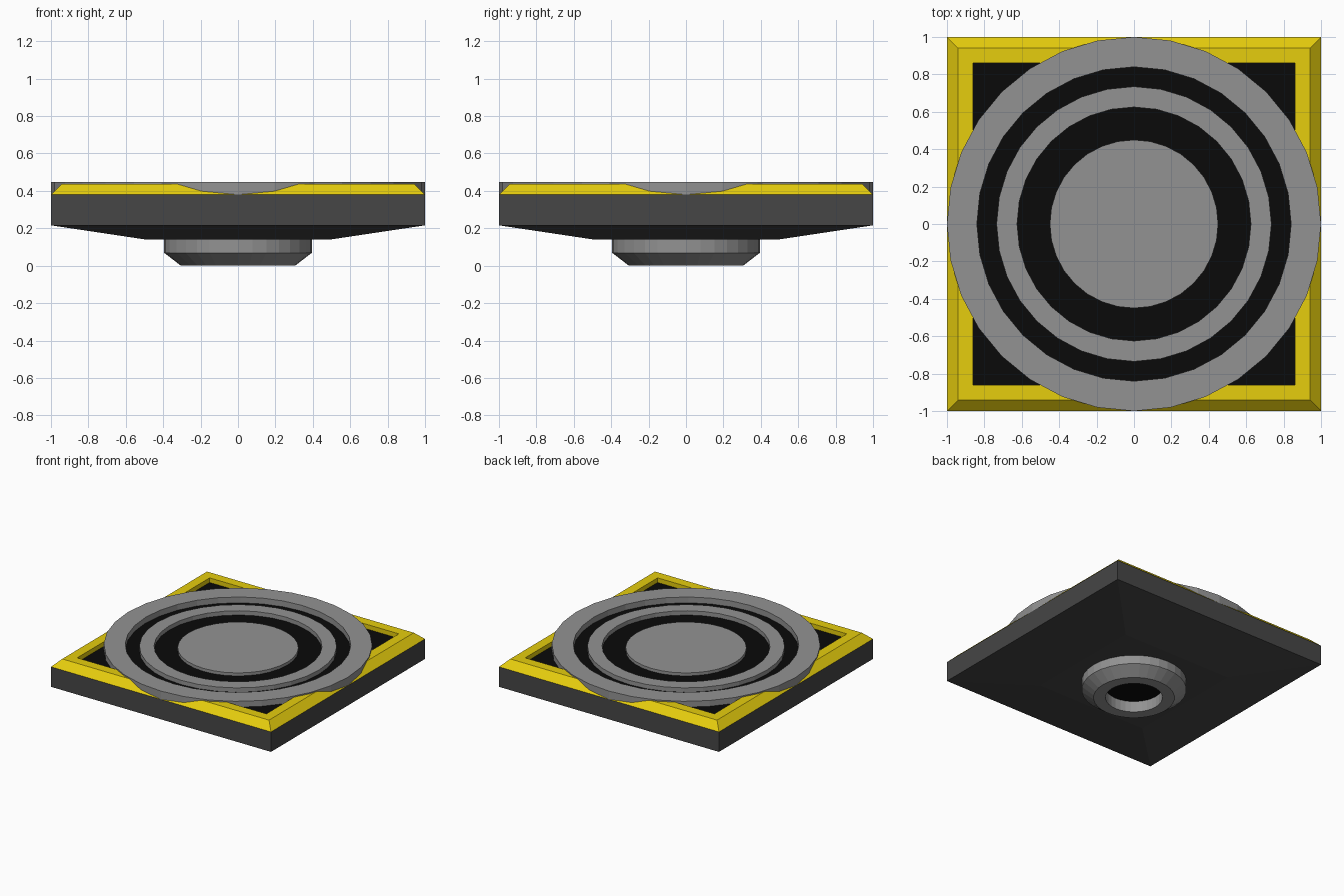
import bpy, bmesh, math

if "Cube" in bpy.data.objects:
    bpy.data.objects.remove(bpy.data.objects["Cube"])


def material(name, rgb):
    m = bpy.data.materials.new(name)
    m.diffuse_color = (*rgb, 1)
    m.use_nodes = True
    m.node_tree.nodes["Principled BSDF"].inputs["Base Color"].default_value = m.diffuse_color
    return m


yellow = material("yellow", (0.79, 0.61, 0.004))
dark = material("dark_grey", (0.061, 0.061, 0.061))
black = material("black", (0.003, 0.003, 0.003))
grey = material("mid_grey", (0.29, 0.29, 0.29))


def revolve(name, profile, mat, sides=32, ring=False):
    """Sweep (radius, z) points round z; ring joins last to first, else ends are capped.
    With 4 sides the radius is the half width of a square."""
    scale = math.sqrt(2) if sides == 4 else 1
    start = math.pi / 4 if sides == 4 else 0
    bm = bmesh.new()
    loops = []
    for r, z in profile:
        angles = [start + 2 * math.pi * i / sides for i in range(sides)]
        loops.append([bm.verts.new((r * scale * math.cos(a), r * scale * math.sin(a), z))
                      for a in angles])
    pairs = list(zip(loops, loops[1:]))
    if ring:
        pairs.append((loops[-1], loops[0]))
    else:
        bm.faces.new(loops[0])
        bm.faces.new(loops[-1])
    for a, b in pairs:
        for i in range(sides):
            j = (i + 1) % sides
            bm.faces.new((a[i], a[j], b[j], b[i]))
    bmesh.ops.recalc_face_normals(bm, faces=bm.faces)
    mesh = bpy.data.meshes.new(name)
    bm.to_mesh(mesh)
    bm.free()
    mesh.materials.append(mat)
    obj = bpy.data.objects.new(name, mesh)
    bpy.context.collection.objects.link(obj)
    return obj


# Square body with a shallow tapered underside
revolve("base_body", [(0.5, 0.141), (1, 0.216), (1, 0.38)], dark, sides=4)

# Bevelled border and the recessed panel inside it
revolve("border_frame", [(1, 0.38), (0.94, 0.438), (0.86, 0.438), (0.86, 0.38)],
        yellow, sides=4, ring=True)
revolve("recessed_panel", [(0.86, 0.375), (0.86, 0.4)], black, sides=4)

# Concentric rings and centre disc
for name, outer, inner, top in (("outer_ring", 1.0, 0.84, 0.448),
                                ("middle_ring", 0.735, 0.625, 0.435)):
    revolve(name, [(outer, 0.38), (outer, top), (inner, top), (inner, 0.38)], grey, ring=True)
revolve("centre_disc", [(0.45, 0.38), (0.45, 0.425)], grey)

# Collar underneath with a dark blind hole
revolve("collar", [(0.395, 0.15), (0.395, 0.069), (0.305, 0), (0.215, 0), (0.215, 0.15)],
        grey, ring=True)
revolve("collar_hole_floor", [(0.22, 0.09), (0.22, 0.145)], black)
